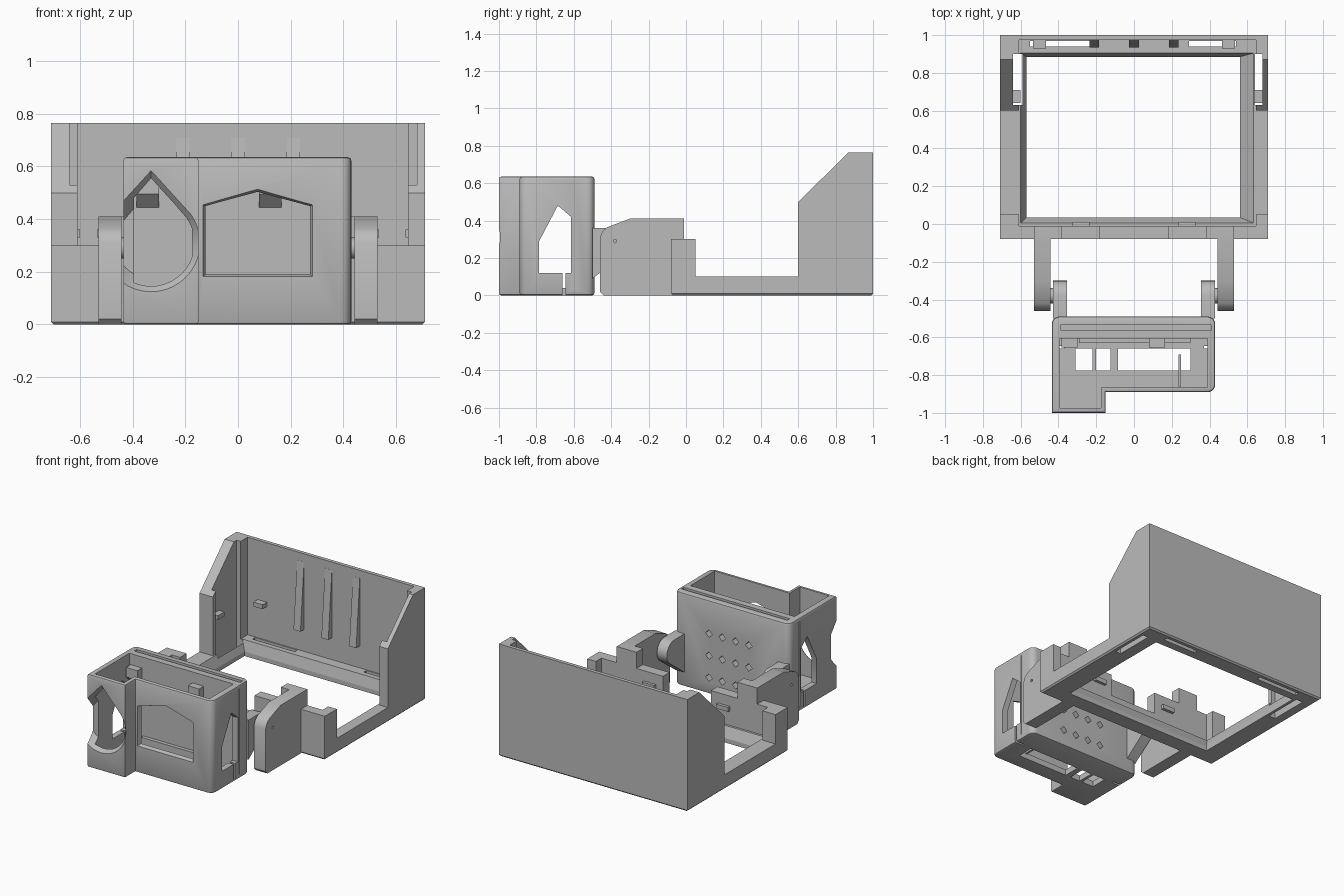
import bpy, bmesh, math

cube = bpy.data.objects.get("Cube")
if cube:
    bpy.data.objects.remove(cube, do_unlink=True)

grey = bpy.data.materials.new("plain grey")
grey.use_nodes = True
grey.diffuse_color = (0.5, 0.5, 0.5, 1)
grey.node_tree.nodes["Principled BSDF"].inputs["Base Color"].default_value = (0.5, 0.5, 0.5, 1)


def place(axis, p, d):
    """Put a 2D profile point at depth d along an axis."""
    return {"x": (d, p[0], p[1]), "y": (p[0], d, p[1]), "z": (p[0], p[1], d)}[axis]


def loft(name, axis, ring_a, a, ring_b, b, tweak=None):
    """Solid between two profiles with equal point counts."""
    bm = bmesh.new()
    va = [bm.verts.new(place(axis, p, a)) for p in ring_a]
    vb = [bm.verts.new(place(axis, p, b)) for p in ring_b]
    bm.faces.new(va)
    bm.faces.new(vb[::-1])
    n = len(va)
    for i in range(n):
        bm.faces.new((va[i], vb[i], vb[(i + 1) % n], va[(i + 1) % n]))
    bmesh.ops.recalc_face_normals(bm, faces=bm.faces[:])
    if tweak:
        tweak(bm)
    mesh = bpy.data.meshes.new(name)
    bm.to_mesh(mesh)
    bm.free()
    mesh.materials.append(grey)
    ob = bpy.data.objects.new(name, mesh)
    bpy.context.collection.objects.link(ob)
    return ob


def prism(name, axis, ring, a, b, tweak=None):
    return loft(name, axis, ring, a, ring, b, tweak)


def rect(x0, x1, y0, y1):
    return [(x0, y0), (x1, y0), (x1, y1), (x0, y1)]


def box(name, x0, x1, y0, y1, z0, z1):
    return prism(name, "z", rect(x0, x1, y0, y1), z0, z1)


def combine(ob, tool, op="DIFFERENCE"):
    mod = ob.modifiers.new("cut", "BOOLEAN")
    mod.operation, mod.solver, mod.object = op, "EXACT", tool
    bpy.context.view_layer.objects.active = ob
    bpy.ops.object.modifier_apply(modifier=mod.name)
    bpy.data.objects.remove(tool, do_unlink=True)


def cut_box(ob, *size):
    combine(ob, box("cutter", *size))


def arc(cx, cy, r, start, end, n):
    return [(cx + r * math.cos(math.radians(start + (end - start) * i / n)),
             cy + r * math.sin(math.radians(start + (end - start) * i / n))) for i in range(n + 1)]


def smooth(ob):
    bpy.ops.object.select_all(action="DESELECT")
    ob.select_set(True)
    bpy.context.view_layer.objects.active = ob
    bpy.ops.object.shade_smooth_by_angle(angle=math.radians(30))


# Frame: side profile swept across, then hollowed out
def frame_bevel(bm):
    edges = [e for e in bm.edges if all(v.co.z < 0.001 for v in e.verts)]
    bmesh.ops.bevel(bm, geom=edges, offset=0.01, segments=1, affect="EDGES")


side = [(-.08, 0), (1, 0), (1, .765), (.87, .765), (.6, .5), (.6, .1), (.05, .1), (.05, .3), (-.08, .3)]
frame = prism("frame", "x", side, -.71, .71, frame_bevel)
cut_box(frame, -.61, .645, -.01, .975, .1, 1)
combine(frame, loft("cutter", "z", rect(-.57, .56, .035, .885), .03, rect(-.6, .635, .005, .905), .101))
cut_box(frame, -.57, .56, .035, .885, -.1, .05)
cut_box(frame, -.18, .18, -.2, -.005, .15, 1)
# Side pockets and the slots through the base
cut_box(frame, -.64, -.59, .63, .9, -.1, 1)
cut_box(frame, .64, .68, .63, .9, -.1, 1)
for x0, x1 in ((-.55, -.23), (.29, .54)):
    cut_box(frame, x0, x1, .94, .968, -.1, .2)

# Tapered ribs on the inside of the back wall
for i, x in enumerate((-.21, 0, .21)):
    prism(f"wall_rib_{i + 1}", "x", [(.98, .25), (.935, .25), (.974, .71), (.98, .71)], x - .026, x + .026)

# Small retaining clips
for s, label in ((1, "left"), (-1, "right")):
    box(f"{label}_front_clip", s * .28 - .045, s * .28 + .045, -.015, .01, .2, .23)
    box(f"{label}_back_clip", s * .5 - .035, s * .5 + .035, .93, .98, .33, .36)
box("right_side_clip", -.645, -.6, .64, .71, .33, .36)
box("left_side_clip", .635, .685, .64, .71, .33, .36)

# Hinge arms, lugs and pins
arm = [(-.46, .02), (-.44, 0), (-.05, 0), (-.05, .1), (-.01, .1), (-.01, .41), (-.3, .41),
       (-.42, .365), (-.445, .345), (-.46, .31)]
lug = [(-.5, .09)] + arc(-.38, .28, .08, -45, 90, 10) + [(-.5, .36)]
for s, label in ((1, "left"), (-1, "right")):
    a = prism(f"{label}_hinge_arm", "x", arm, s * .442, s * .53)
    combine(a, prism("cutter", "x", arc(-.38, .29, .009, 0, 330, 11), s * .4, s * .6))
    smooth(a)
    box(f"{label}_rail_step", min(s * .38, s * .45), max(s * .38, s * .45), -.08, -.01, .29, .41)
    smooth(prism(f"{label}_hinge_lug", "x", lug, s * .355, s * .43))
    smooth(prism(f"{label}_hinge_pin", "x", arc(-.38, .29, .04, 0, 345, 23), s * .425, s * .446))


# Case: stepped outline with rounded corners
def case_bevel(bm):
    def upright(e):
        return abs(e.verts[0].co.z - e.verts[1].co.z) > .1
    wide = [e for e in bm.edges if upright(e) and e.verts[0].co.y > -.95
            and not (e.verts[0].co.x < 0 and e.verts[0].co.y < -.8)]
    bmesh.ops.bevel(bm, geom=wide, offset=.04, segments=5, profile=.5, affect="EDGES")
    rim = [e for e in bm.edges if all(v.co.z > .6 for v in e.verts) or all(v.co.z < .01 for v in e.verts)]
    bmesh.ops.bevel(bm, geom=rim, offset=.012, segments=2, profile=.5, affect="EDGES")


outline = [(-.435, -1), (-.15, -1), (-.15, -.89), (.43, -.89), (.43, -.49), (-.435, -.49)]
case = prism("case", "z", outline, 0, .635, case_bevel)
inside = [(-.395, -.975), (-.175, -.975), (-.175, -.865), (.39, -.865), (.39, -.605), (-.395, -.605)]
combine(case, prism("cutter", "z", inside, .04, 1))
cut_box(case, -.39, .41, -.56, -.535, .05, 1)
# Floor openings
for x0, x1 in ((-.31, -.22), (-.2, -.125), (-.085, .3)):
    cut_box(case, x0, x1, -.775, -.66, -.1, .1)

# Pointed front window with a bevelled rim
def house(g):
    return [(-.135 + g, .18 + g), (.285 - g, .18 + g), (.285 - g, .455 - g / 2), (.075, .515 - g),
            (-.135 + g, .455 - g / 2)]


combine(case, loft("cutter", "y", house(-.002), -.9, house(.015), -.855))


# Teardrop window flaring outward
def drop(r, tip):
    return [(-.33, tip)] + arc(-.33, .31, r, 145, 395, 28)


combine(case, loft("cutter", "y", drop(.19, .59), -1.005, drop(.135, .515), -.94))

# Side windows, slits and panel grooves
slant = [(-.785, .12), (-.615, .12), (-.615, .42), (-.685, .48), (-.785, .29)]
for s in (-1, 1):
    combine(case, prism("cutter", "x", slant, s * .37, s * .5))
    cut_box(case, min(s * .37, s * .5), max(s * .37, s * .5), -.66, -.645, -.1, .121)
    cut_box(case, min(s * .425, s * .5), max(s * .425, s * .5), -.605, -.597, .03, .61)

# Diamond vents in the back panel
for i in range(4):
    for z in (.11, .26, .41):
        x = .17 - i * .1
        diamond = [(x - .026, z), (x, z - .026), (x + .026, z), (x, z + .026)]
        combine(case, prism("cutter", "y", diamond, -.545, -.45))
smooth(case)

# Brackets and partitions inside the case
for i, x in enumerate((-.385, .08)):
    prism(f"inner_bracket_{i + 1}", "x", [(-.6, .44), (-.655, .495), (-.655, .56), (-.6, .56)], x, x + .085)
box("inner_rail", -.29, .3, -.63, -.6, .05, .1)
box("inner_partition", .235, .25, -.86, -.69, .035, .12)
